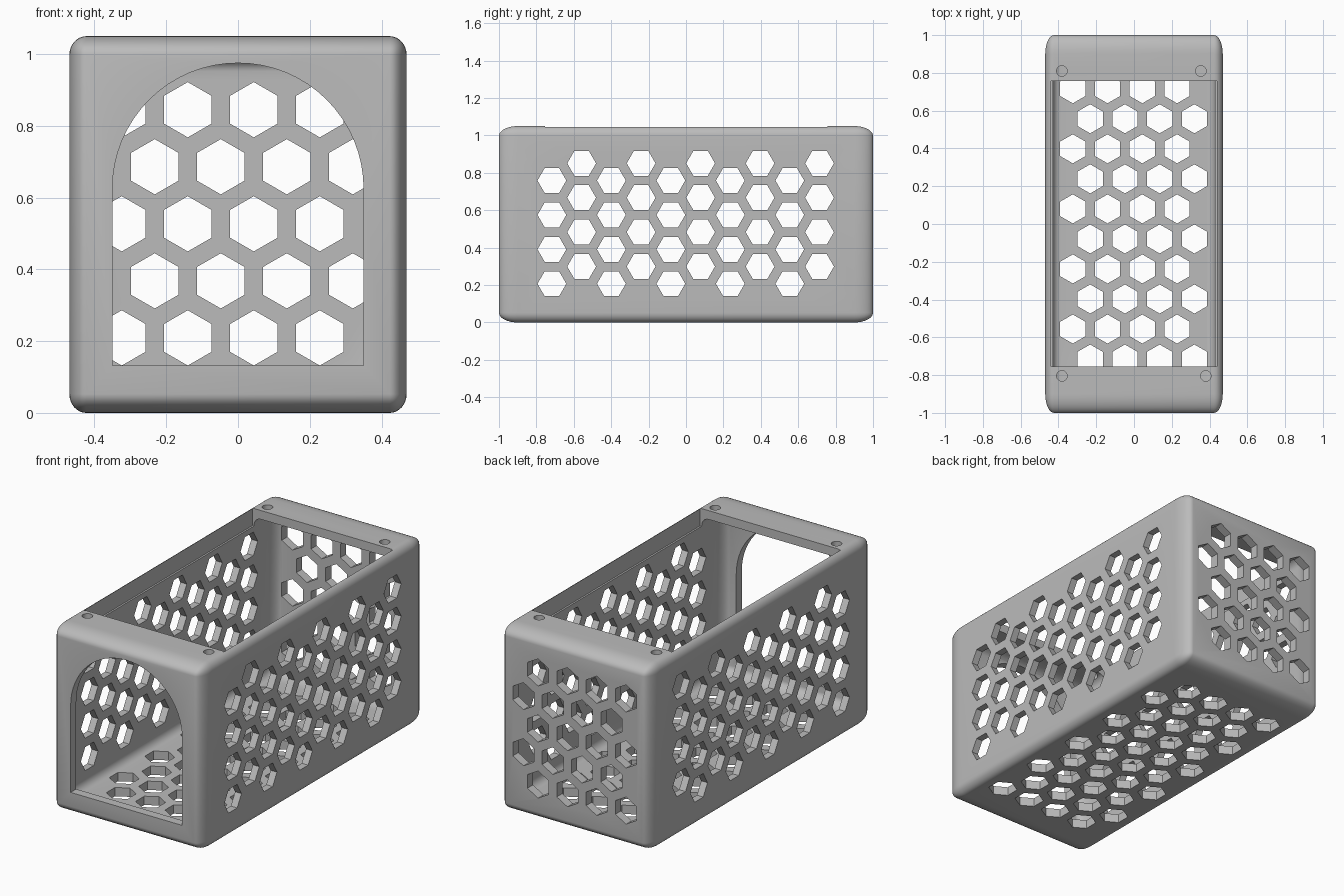
import bpy, bmesh, math
from mathutils import Vector

if "Cube" in bpy.data.objects:
    bpy.data.objects.remove(bpy.data.objects["Cube"], do_unlink=True)

grey = bpy.data.materials.new("plain_grey")
grey.use_nodes = True
grey.diffuse_color = (0.5, 0.5, 0.5, 1)
grey.node_tree.nodes["Principled BSDF"].inputs["Base Color"].default_value = (0.5, 0.5, 0.5, 1)


def finish(bm, name):
    bmesh.ops.recalc_face_normals(bm, faces=bm.faces)
    mesh = bpy.data.meshes.new(name)
    bm.to_mesh(mesh)
    bm.free()
    mesh.materials.append(grey)
    obj = bpy.data.objects.new(name, mesh)
    bpy.context.collection.objects.link(obj)
    return obj


def rounded_box(name, half, centre_z):
    """Unit cube with rounded edges, stretched to size so the rounding stretches too."""
    bm = bmesh.new()
    bmesh.ops.create_cube(bm, size=2)
    bmesh.ops.bevel(bm, geom=bm.edges[:], offset=0.1, segments=8, profile=0.5, affect='EDGES')
    bmesh.ops.scale(bm, vec=half, verts=bm.verts)
    bmesh.ops.translate(bm, vec=(0, 0, centre_z), verts=bm.verts)
    return finish(bm, name)


def prism(bm, outline, axis, start, end):
    """Extrude a 2D outline along an axis; the outline fills the other two axes in order."""
    def place(p, d):
        co = list(p)
        co.insert(axis, d)
        return Vector(co)
    low = [bm.verts.new(place(p, start)) for p in outline]
    high = [bm.verts.new(place(p, end)) for p in outline]
    bm.faces.new(low)
    bm.faces.new(high)
    for i in range(len(low)):
        j = (i + 1) % len(low)
        bm.faces.new((low[i], low[j], high[j], high[i]))


def ngon(u, v, radius, sides, turn=0.0):
    return [(u + radius * math.cos(turn + math.tau * i / sides),
             v + radius * math.sin(turn + math.tau * i / sides)) for i in range(sides)]


def cut(target, cutter):
    mod = target.modifiers.new("cut", 'BOOLEAN')
    mod.operation = 'DIFFERENCE'
    mod.solver = 'EXACT'
    mod.object = cutter
    bpy.context.view_layer.objects.active = target
    bpy.ops.object.modifier_apply(modifier=mod.name)
    bpy.data.objects.remove(cutter, do_unlink=True)


# Hollow rounded shell
case = rounded_box("vented_case", (0.47, 1.0, 0.525), 0.525)
cut(case, rounded_box("cavity", (0.43, 0.95, 0.475), 0.525))

HEX, STEP, ROW = 0.077, 0.184, 0.159
POINT_UP = math.pi / 6
bm = bmesh.new()

# Honeycomb in the floor
for r in range(10):
    for c in range(4):
        x = -0.324 + c * STEP + (0 if r % 2 else STEP / 2)
        prism(bm, ngon(x, -0.715 + r * ROW, HEX, 6, POINT_UP), 2, -0.1, 0.11)

# Honeycomb in the back wall
for r in range(5):
    for c in range(4):
        x = -0.324 + c * STEP + (STEP / 2 if r % 2 else 0)
        prism(bm, ngon(x, 0.209 + r * ROW, HEX, 6, POINT_UP), 1, 0.85, 1.1)

# Honeycomb in both side walls
for side in (-1, 1):
    for r in range(10):
        for c in range(4):
            z = 0.207 + c * STEP + (STEP / 2 if r % 2 else 0)
            prism(bm, ngon(-0.717 + r * ROW, z, HEX, 6), 0, side * 0.395, side * 0.6)

# Arched front doorway
arch = [(-0.35, 0.132), (0.35, 0.132)]
arch += [(0.35 * math.cos(math.pi * i / 32), 0.625 + 0.35 * math.sin(math.pi * i / 32))
         for i in range(33)]
prism(bm, arch, 1, -1.1, -0.85)

# Open top and the four screw holes
prism(bm, [(-0.44, -0.755), (0.44, -0.755), (0.44, 0.757), (-0.44, 0.757)], 2, 0.95, 1.2)
for x, y in ((-0.382, 0.81), (0.354, 0.81), (-0.382, -0.804), (0.38, -0.804)):
    prism(bm, ngon(x, y, 0.028, 16), 2, 0.96, 1.2)

cut(case, finish(bm, "openings"))

# Smooth rounding, crisp cut edges
bpy.ops.object.select_all(action='DESELECT')
case.select_set(True)
bpy.context.view_layer.objects.active = case
bpy.ops.object.shade_smooth_by_angle(angle=math.radians(25))
